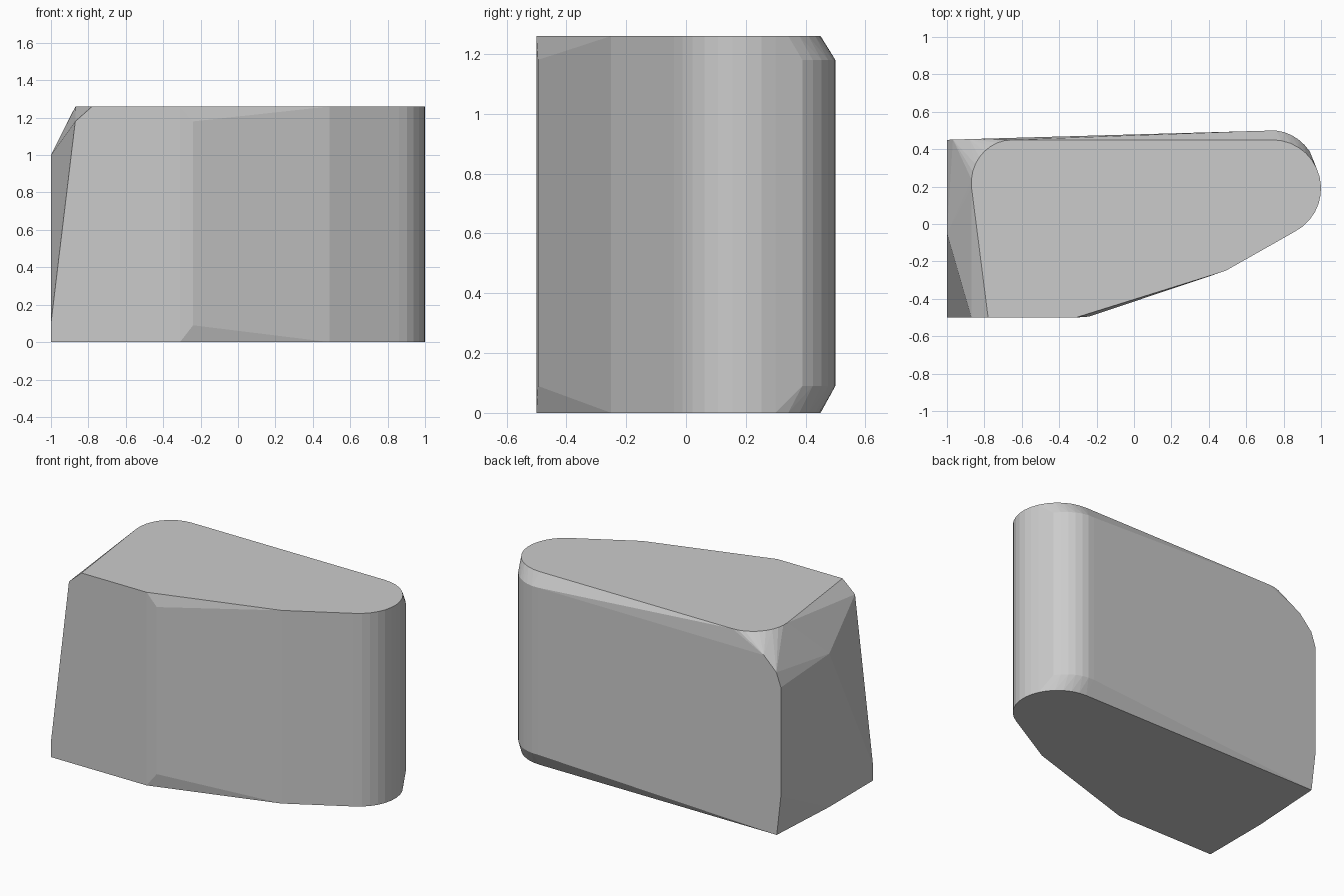
import bpy
import bmesh
from math import cos, sin, radians

cube = bpy.data.objects.get("Cube")
if cube:
    bpy.data.objects.remove(cube, do_unlink=True)

HEIGHT = 1.26
BEVEL_LOW, BEVEL_HIGH = 0.09, 1.18


def arc(centre, radii, start, end, steps):
    """Points along an elliptical arc in plan."""
    pts = []
    for i in range(steps + 1):
        a = radians(start + (end - start) * i / steps)
        pts.append((centre[0] + radii[0] * cos(a), centre[1] + radii[1] * sin(a)))
    return pts


def at(z, outline):
    return [(x, y, z) for x, y in outline]


# Plan outlines: tapered front, rounded nose, bulging back edge
front = [(-0.31, -0.5), (0.49, -0.25)]
nose = arc((0.74, 0.19), (0.26, 0.26), -62, 90, 14)
bulge = arc((0.74, 0.19), (0.26, 0.31), 40, 94, 6)
top_corner = arc((-0.65, 0.22), (0.22, 0.23), 90, 186, 9)

points = []
# Top and bottom faces
points += at(HEIGHT, front + nose + top_corner + [(-0.78, -0.5)])
points += at(0, front + nose + [(-0.97, 0.45), (-1, -0.05), (-1, -0.5)])
# Waist between the two bevels
for z in (BEVEL_LOW, BEVEL_HIGH):
    points += at(z, bulge + [(-0.24, -0.495)])
# Sloping blunt end
points += [(-1, -0.5, 0.1), (-0.87, -0.5, BEVEL_HIGH), (-1, -0.05, 1.0)]
# Rounded back edge of the blunt end
points += [(-1, 0.45, 0.26), (-1, 0.45, 0.97), (-0.968, 0.451, 1.06), (-0.88, 0.454, 1.15)]

# Wrap the outlines in one convex skin
bm = bmesh.new()
for p in points:
    bm.verts.new(p)
bmesh.ops.convex_hull(bm, input=bm.verts[:], use_existing_faces=False)
bmesh.ops.delete(bm, geom=[v for v in bm.verts if not v.link_faces], context='VERTS')
bmesh.ops.dissolve_limit(bm, angle_limit=radians(0.3), verts=bm.verts[:], edges=bm.edges[:])
bmesh.ops.recalc_face_normals(bm, faces=bm.faces[:])

mesh = bpy.data.meshes.new("wedge_block")
bm.to_mesh(mesh)
bm.free()
block = bpy.data.objects.new("wedge_block", mesh)
bpy.context.collection.objects.link(block)

# Plain grey finish
grey = bpy.data.materials.new("light_grey")
grey.use_nodes = True
colour = (0.6, 0.6, 0.6, 1)
grey.diffuse_color = colour
for node in grey.node_tree.nodes:
    if node.type == 'BSDF_PRINCIPLED':
        node.inputs["Base Color"].default_value = colour
mesh.materials.append(grey)
